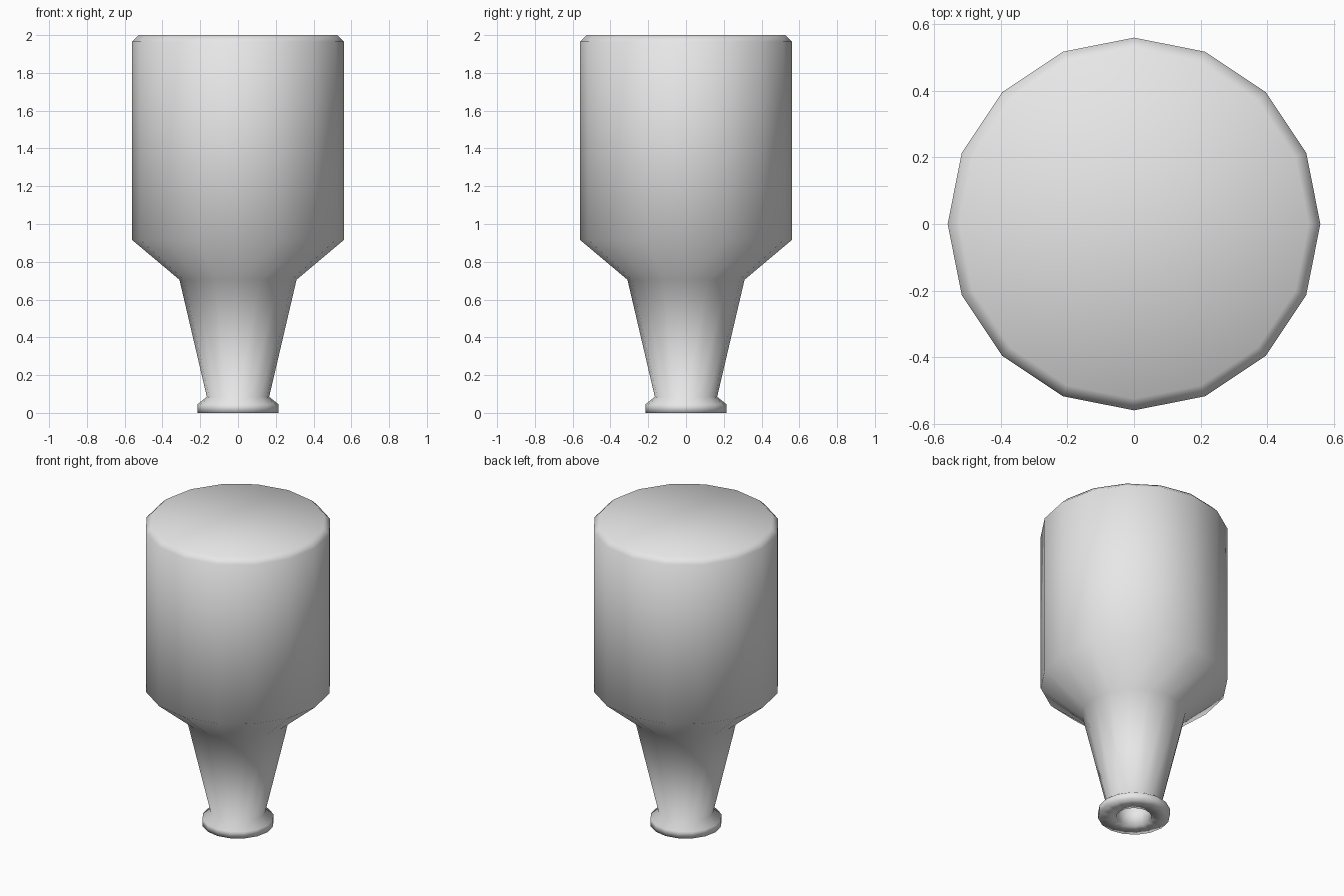
import bpy
import bmesh
from math import tau
from mathutils import Vector

cube = bpy.data.objects.get("Cube")
if cube:
    bpy.data.objects.remove(cube, do_unlink=True)

SIDES = 16

# Light grey shared by the whole bottle
grey = bpy.data.materials.new("light_grey")
grey.use_nodes = True
colour = (0.8, 0.8, 0.8, 1)
grey.diffuse_color = colour
grey.node_tree.nodes["Principled BSDF"].inputs["Base Color"].default_value = colour

# Profile as (radius, height): inner cavity, mouth lip, neck, shoulder, body, base
cavity = [(0.5, 1.92), (0.5, 0.95), (0.25, 0.74), (0.105, 0.1)]
lip = [(0.105, 0.0), (0.215, 0.0), (0.215, 0.045), (0.165, 0.085)]
body = [(0.31, 0.705), (0.56, 0.915), (0.56, 1.965), (0.525, 2.0)]


def lathe(name, profile):
    """Revolve a profile about z and close both ends with flat caps."""
    bm = bmesh.new()
    verts = [bm.verts.new((r, 0, z)) for r, z in profile]
    edges = [bm.edges.new(pair) for pair in zip(verts, verts[1:])]
    bmesh.ops.spin(bm, geom=verts + edges, cent=Vector(), axis=(0, 0, 1),
                   angle=tau, steps=SIDES, use_merge=False)
    bmesh.ops.remove_doubles(bm, verts=bm.verts[:], dist=0.0001)
    bmesh.ops.holes_fill(bm, edges=[e for e in bm.edges if e.is_boundary], sides=0)
    bmesh.ops.recalc_face_normals(bm, faces=bm.faces[:])
    for face in bm.faces:
        face.smooth = True
    mesh = bpy.data.meshes.new(name)
    bm.to_mesh(mesh)
    bm.free()
    mesh.materials.append(grey)
    obj = bpy.data.objects.new(name, mesh)
    bpy.context.collection.objects.link(obj)
    return obj


# Upside-down bottle with an open mouth
lathe("inverted_bottle", cavity + lip + body)
